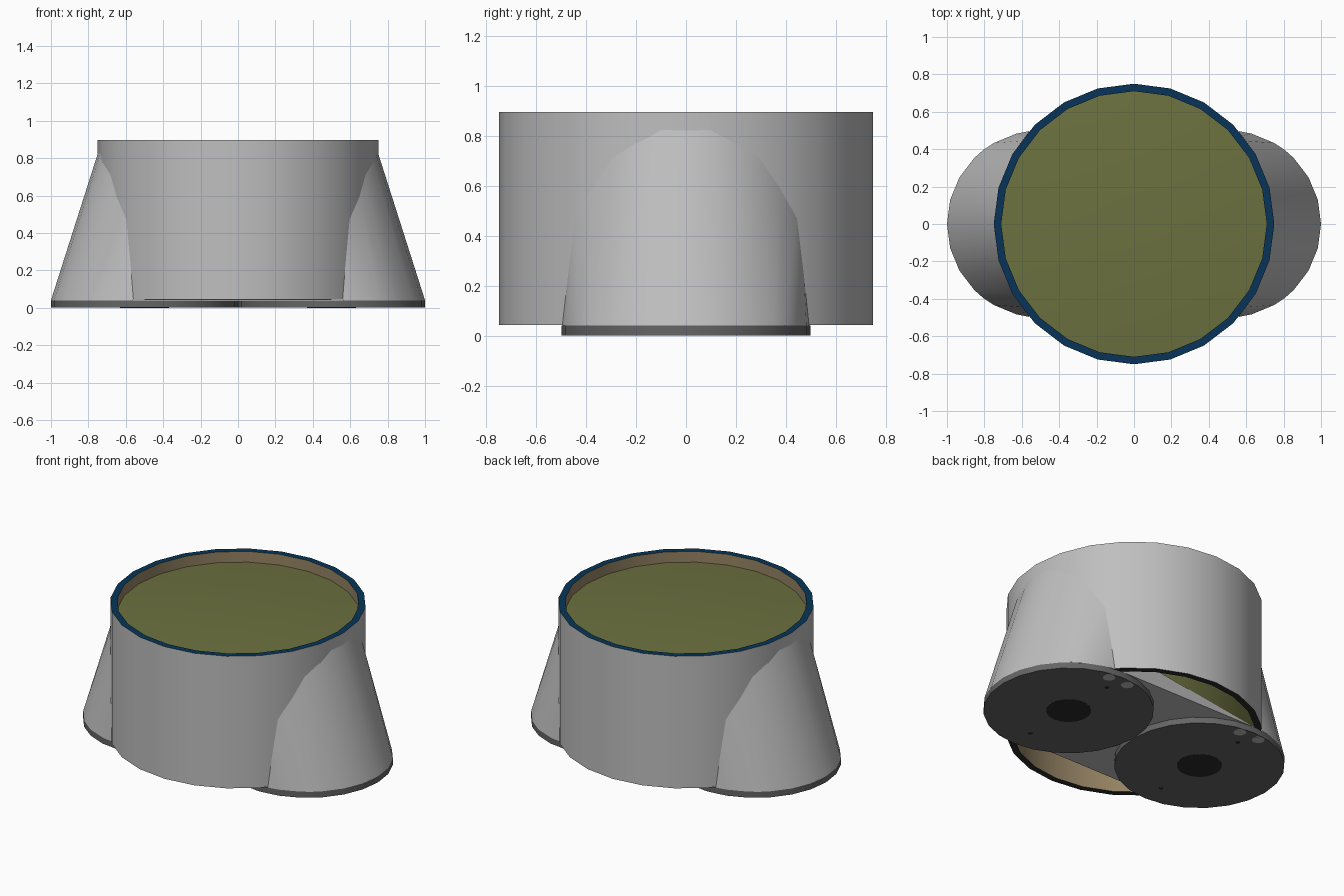
import bpy, bmesh, math

if "Cube" in bpy.data.objects:
    bpy.data.objects.remove(bpy.data.objects["Cube"])

SEG = 24
BASE_Z, TOP_Z, LENS_Z = 0.044, 0.898, 0.828


def material(name, rgb):
    m = bpy.data.materials.new(name)
    m.diffuse_color = (*rgb, 1)
    m.use_nodes = True
    m.node_tree.nodes["Principled BSDF"].inputs["Base Color"].default_value = m.diffuse_color
    return m


GREY = material("light grey", (0.52, 0.52, 0.52))
NAVY = material("navy rim", (0.002, 0.034, 0.095))
TAN = material("tan lining", (0.31, 0.235, 0.13))
OLIVE = material("olive cover", (0.15, 0.165, 0.05))
DARK = material("dark grey", (0.13, 0.13, 0.13))
BLACK = material("near black", (0.025, 0.025, 0.025))


def finish(name, bm, mats, rule=None, recalc=True):
    if recalc:
        bmesh.ops.recalc_face_normals(bm, faces=bm.faces)
    if rule:
        for f in bm.faces:
            f.material_index = rule(f)
    me = bpy.data.meshes.new(name)
    bm.to_mesh(me)
    bm.free()
    for m in mats:
        me.materials.append(m)
    ob = bpy.data.objects.new(name, me)
    bpy.context.collection.objects.link(ob)
    bpy.ops.object.select_all(action='DESELECT')
    ob.select_set(True)
    bpy.context.view_layer.objects.active = ob
    bpy.ops.object.shade_smooth_by_angle(angle=math.radians(30))
    return ob


def ring(bm, r, z, cx=0, cy=0, n=SEG):
    return [bm.verts.new((cx + r * math.cos(2 * math.pi * i / n),
                          cy + r * math.sin(2 * math.pi * i / n), z)) for i in range(n)]


def bridge(bm, a, b, closed=True):
    n = len(a)
    for i in range(n if closed else n - 1):
        j = (i + 1) % n
        bm.faces.new((a[i], a[j], b[j], b[i]))


def column(name, mat, r, z0, z1, x, y=0, n=SEG):
    bm = bmesh.new()
    a, b = ring(bm, r, z0, x, y, n), ring(bm, r, z1, x, y, n)
    bridge(bm, a, b)
    bm.faces.new(a)
    bm.faces.new(b)
    return finish(name, bm, [mat])


def drum_x(y):
    """Outer x of the faceted drum at a given y."""
    a = math.asin(y / 0.75)
    step = 2 * math.pi / SEG
    r = 0.75 * math.cos(step / 2) / math.cos(a % step - step / 2)
    return r * math.cos(a)


# Open drum: grey outside, tan inside, navy top rim, black bottom rim
bm = bmesh.new()
loops = [ring(bm, r, z) for r, z in
         ((0.75, BASE_Z), (0.75, TOP_Z), (0.71, TOP_Z), (0.71, BASE_Z))]
for i in range(4):
    bridge(bm, loops[i], loops[(i + 1) % 4])


def drum_colour(f):
    c = f.calc_center_median()
    if abs(f.normal.z) > 0.5:
        return 1 if c.z > 0.5 else 3
    return 0 if c.xy.length > 0.72 else 2


finish("drum", bm, [GREY, NAVY, TAN, BLACK], drum_colour)

# Slightly domed cover near the top of the drum
bm = bmesh.new()
rows = [ring(bm, 0.715 * t, LENS_Z + 0.03 * (1 - t * t), n=48)
        for t in (1, 0.8, 0.6, 0.4, 0.2)]
for a, b in zip(rows, rows[1:]):
    bridge(bm, a, b)
bm.faces.new(rows[-1])
finish("cover", bm, [OLIVE])

# Flat floor between the two bases
bm = bmesh.new()
bmesh.ops.create_cube(bm, size=1)
for v in bm.verts:
    v.co = (v.co.x, v.co.y * 0.99, 0.05 + v.co.z * 0.014)
finish("floor_plate", bm, [GREY])

# Flared inner panels from the floor edge up to the cover, with a grey foot
for side, s in (("front", -1), ("back", 1)):
    bm = bmesh.new()
    low = [bm.verts.new((s * (0.5 - i / 8), s * 0.495, 0.045)) for i in range(9)]
    top = [bm.verts.new((s * 0.7 * math.cos(a), s * 0.7 * math.sin(a), LENS_Z))
           for a in (math.radians(45 + 11.25 * i) for i in range(9))]
    bridge(bm, top, low, closed=False)
    finish(side + "_inner_panel", bm, [OLIVE], recalc=False)
    bm = bmesh.new()
    bm.faces.new([bm.verts.new((s * x, s * y, z)) for x, y, z in
                  ((-0.5, 0.495, 0.043), (0.4, 0.53, 0.14), (0.5, 0.495, 0.043))])
    finish(side + "_inner_foot", bm, [GREY], recalc=False)

# Half outline of a leg: base angle, then y and z where it meets the drum
LEG = ((0, 0, 0.83), (15, 0.1, 0.83), (30, 0.2, 0.78), (45, 0.295, 0.715),
       (52, 0.375, 0.6), (60, 0.445, 0.47), (75, 0.472, 0.25), (83, 0.493, 0.045))
OUTLINE = [(-a, -y, z) for a, y, z in LEG[:0:-1]] + list(LEG)

for side, s in (("left", -1), ("right", 1)):
    x = 0.5 * s
    # Leaning leg outside the drum, and its base disc
    bm = bmesh.new()
    low = [bm.verts.new((s * (0.5 + 0.5 * math.cos(math.radians(a))),
                         s * 0.5 * math.sin(math.radians(a)), 0.04)) for a, y, z in OUTLINE]
    top = [bm.verts.new((s * (drum_x(abs(y)) - 0.002), s * y, z)) for a, y, z in OUTLINE]
    bridge(bm, low, top, closed=False)
    finish(side + "_leg", bm, [GREY], recalc=False)
    column(side + "_base", DARK, 0.5, 0.0012, 0.04, x)
    # Details on the underside
    column(side + "_socket", BLACK, 0.132, 0, 0.003, x)
    for y in (-0.35, 0.35):
        column(side + "_screw", BLACK, 0.013, 0, 0.003, x, y, 10)
    for dx in (-0.07, 0.07):
        column(side + "_tab", GREY, 0.038, 0, 0.003, x + dx, 0.452, 12)
